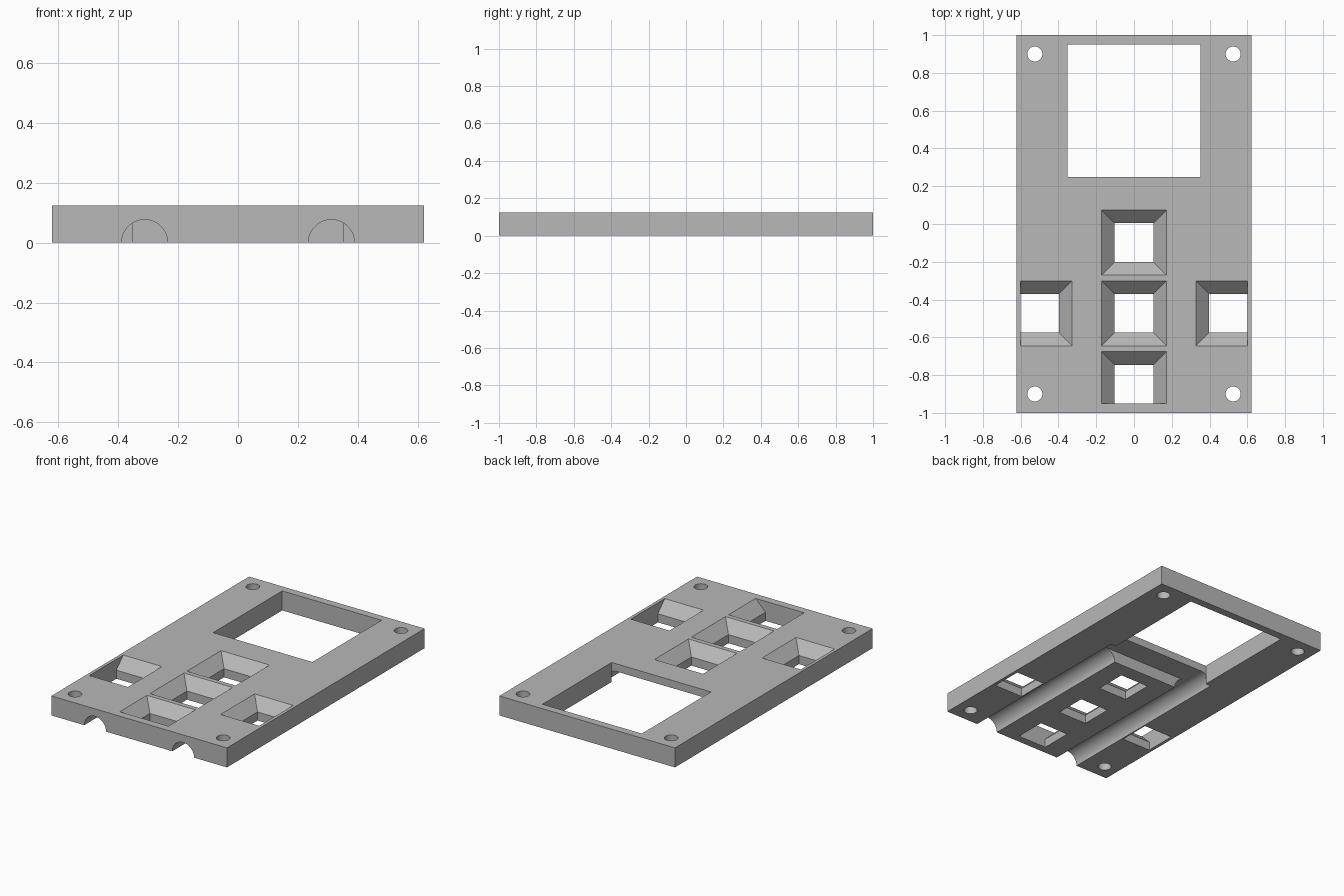
import bpy, bmesh, math
from mathutils import Matrix, Vector

old = bpy.data.objects.get("Cube")
if old:
    bpy.data.objects.remove(old)

W, L, T = 0.622, 1.0, 0.125      # half width, half length, thickness
LIP, SEAT = 0.07, 0.055          # funnel overhang and height of the straight opening
OVER = 0.01                      # cutter overshoot

grey = bpy.data.materials.new("plain grey")
grey.use_nodes = True
colour = (0.48, 0.48, 0.48, 1)
grey.diffuse_color = colour
grey.node_tree.nodes["Principled BSDF"].inputs["Base Color"].default_value = colour


def make(name, bm):
    bmesh.ops.recalc_face_normals(bm, faces=bm.faces)
    mesh = bpy.data.meshes.new(name)
    bm.to_mesh(mesh)
    bm.free()
    mesh.materials.append(grey)
    obj = bpy.data.objects.new(name, mesh)
    bpy.context.collection.objects.link(obj)
    return obj


def box(name, x0, x1, y0, y1, z0, z1, flare=(0, 0, 0, 0)):
    """Box whose top can flare outward by left, right, front and back amounts."""
    bm = bmesh.new()
    bmesh.ops.create_cube(bm, size=1)
    for v in bm.verts:
        right, back, top = v.co.x > 0, v.co.y > 0, v.co.z > 0
        v.co = Vector((x1 if right else x0, y1 if back else y0, z1 if top else z0))
        if top:
            v.co.x += flare[1] if right else -flare[0]
            v.co.y += flare[3] if back else -flare[2]
    return make(name, bm)


def cylinder(name, radius, depth, segments, matrix):
    bm = bmesh.new()
    bmesh.ops.create_cone(bm, cap_ends=True, segments=segments, radius1=radius,
                          radius2=radius, depth=depth, matrix=matrix)
    return make(name, bm)


plate = box("faceplate", -W, W, -L, L, 0, T)


def cut(cutter):
    cutter.hide_render = True
    mod = plate.modifiers.new("cut", "BOOLEAN")
    mod.operation, mod.solver, mod.object = "DIFFERENCE", "EXACT", cutter
    bpy.context.view_layer.objects.active = plate
    bpy.ops.object.modifier_apply(modifier=mod.name)
    bpy.data.objects.remove(cutter)


# Display window
cut(box("window_cutter", -0.352, 0.352, 0.25, 0.95, -OVER, T + OVER))

# Screw holes
for x in (-0.525, 0.525):
    for y in (-0.9, 0.9):
        cut(cylinder("screw_cutter", 0.04, 1, 32, Matrix.Translation((x, y, 0))))

# Button openings: centre and which sides are funnelled (left, right, front, back)
buttons = [
    (0, -0.098, (1, 1, 1, 1)),
    (0, -0.473, (1, 1, 1, 1)),
    (0, -0.848, (1, 1, 0, 1)),
    (-0.5, -0.473, (0, 1, 1, 1)),
    (0.5, -0.473, (1, 0, 1, 1)),
]
H = 0.102
for x, y, sides in buttons:
    area = (x - H, x + H, y - H, y + H)
    slope = [(LIP + OVER) * s for s in sides]
    cut(box("opening_cutter", *area, -OVER, T + OVER))
    cut(box("funnel_cutter", *area, SEAT, T + OVER, slope))

# Round channels under the plate, open at the front and into the window
for x in (-0.312, 0.312):
    turn = Matrix.Rotation(math.pi / 2, 4, "X")
    cut(cylinder("channel_cutter", 0.077, 1.27, 48,
                 Matrix.Translation((x, 0.25 - 0.635, 0)) @ turn))

# Shallow recess joining the channels beside the window
cut(box("recess_cutter", -0.312, 0.312, 0.1, 0.26, -OVER, 0.076))

# Crisp edges, smooth channels and holes
bpy.ops.object.select_all(action="DESELECT")
plate.select_set(True)
bpy.context.view_layer.objects.active = plate
bpy.ops.object.shade_smooth_by_angle(angle=math.radians(25))
